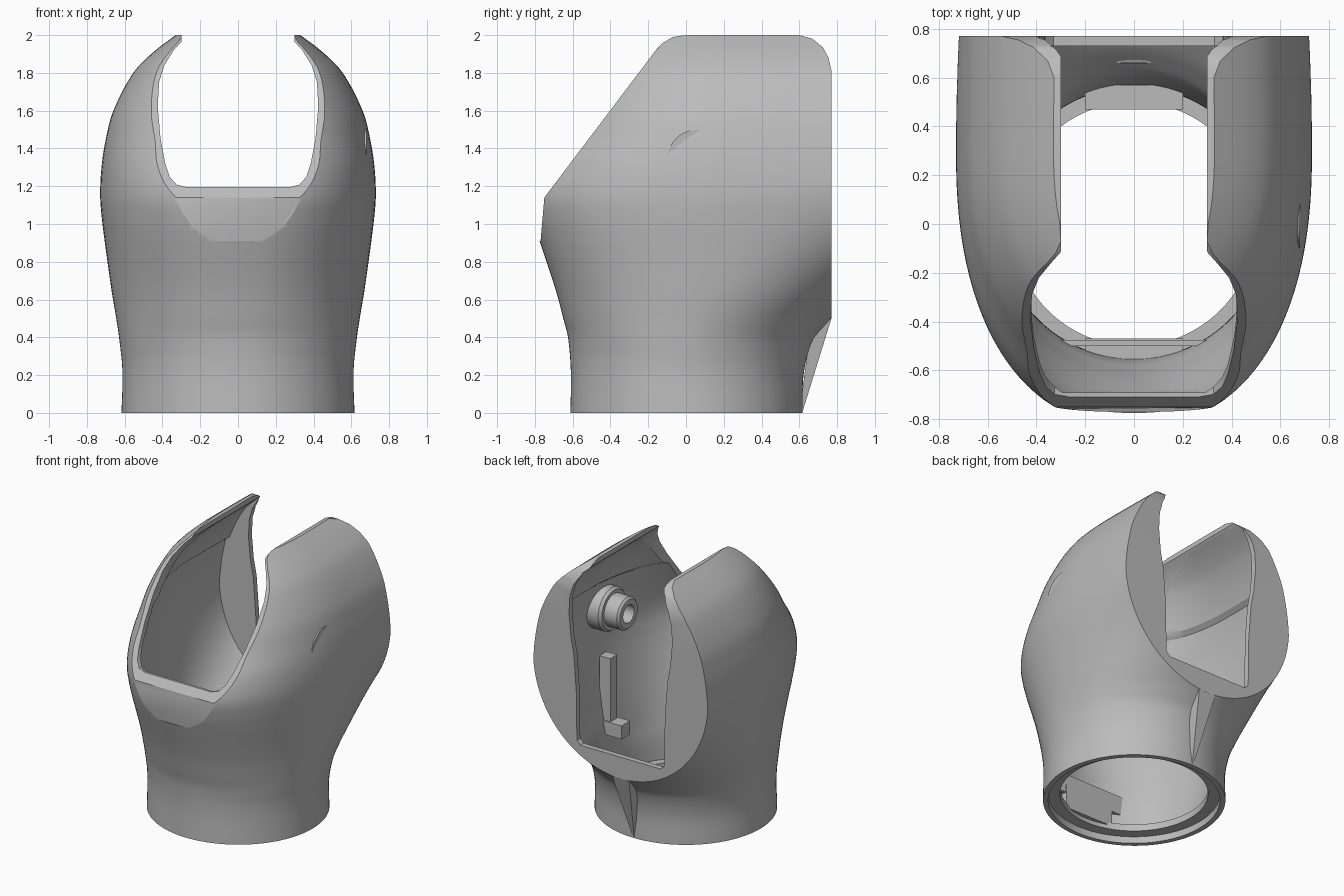
import bpy, bmesh, math

if "Cube" in bpy.data.objects:
    bpy.data.objects.remove(bpy.data.objects["Cube"])

grey = bpy.data.materials.new("plain_grey")
grey.use_nodes = True
grey.diffuse_color = (0.5, 0.5, 0.5, 1)
grey.node_tree.nodes["Principled BSDF"].inputs["Base Color"].default_value = grey.diffuse_color

# Shell sections: height, half width, front reach, centre y, back reach
SECTIONS = [
    (0, .617, .612, 0, .617), (.22, .612, .61, 0, .625), (.4, .63, .625, .03, .68),
    (.5, .645, .65, .08, .77), (.65, .67, .69, .16, 0), (.9, .705, .772, .26, 0),
    (1.02, .72, .81, .28, 0), (1.15, .73, .83, .3, 0), (1.3, .723, .78, .3, 0),
    (1.45, .70, .68, .3, 0), (1.6, .66, .6, .3, 0), (1.8, .555, .49, .3, 0),
    (1.9, .46, .42, .3, 0), (2.0, .33, .34, .3, 0), (2.03, .28, .31, .3, 0)]
BACK = 0.77


def section(z):
    """Smoothly interpolated section row at a height."""
    i = max(k for k in range(len(SECTIONS) - 1) if SECTIONS[k][0] <= z + 1e-6)
    rows = [SECTIONS[min(max(k, 0), len(SECTIONS) - 1)] for k in range(i - 1, i + 3)]
    a, b, c, d = rows
    h = c[0] - b[0]
    t = (z - b[0]) / h
    out = []
    for k in range(1, 5):
        m0 = (c[k] - a[k]) / (c[0] - a[0]) * h
        m1 = (d[k] - b[k]) / (d[0] - b[0]) * h
        out.append(b[k] + t * m0 + t * t * (3 * (c[k] - b[k]) - 2 * m0 - m1)
                   + t ** 3 * (2 * (b[k] - c[k]) + m0 + m1))
    w, f, cy, back = out
    if z > 0.5:
        # the rear end is an oval, found where the section meets the back plane
        oval = 0.72 * math.sqrt(max(0, 1 - ((z - 1.25) / 0.75) ** 2))
        r = min(oval / w, 0.985) if z < 1.25 else 0.985
        back = cy + (BACK - cy) / math.sqrt(1 - r * r)
    elif z > 0.4:
        back = 0.68 + (z - 0.4) * 0.9
    return w, f, cy, back


def finish(name, bm):
    bmesh.ops.recalc_face_normals(bm, faces=bm.faces)
    mesh = bpy.data.meshes.new(name)
    bm.to_mesh(mesh)
    bm.free()
    mesh.materials.append(grey)
    ob = bpy.data.objects.new(name, mesh)
    bpy.context.collection.objects.link(ob)
    return ob


def skin(name, rings, closed=False):
    bm = bmesh.new()
    vr = [[bm.verts.new(p) for p in ring] for ring in rings]
    n = len(vr[0])
    pairs = list(zip(vr, vr[1:])) + ([(vr[-1], vr[0])] if closed else [])
    for a, b in pairs:
        for j in range(n):
            bm.faces.new((a[j], a[(j + 1) % n], b[(j + 1) % n], b[j]))
    if not closed:
        bm.faces.new(vr[0])
        bm.faces.new(vr[-1])
    return finish(name, bm)


def shell(name, z0, inset, lip=0, steps=72, n=112):
    """Stacked sections; the lip adds to the inset near the top."""
    rings = []
    for s in range(steps + 1):
        z = z0 + (2.03 - z0) * s / steps
        w, f, cy, back = section(z)
        off = inset + (lip if z > 1.55 else 0)
        w, f, back = w - off, f - off, back - off
        e = 2 + 0.3 * min(1, max(0, (z - 0.3) / 0.6))
        ring = []
        for k in range(n):
            a = 2 * math.pi * (k + 0.5) / n
            c, q = math.cos(a), math.sin(a)
            p = 2 / e if q < 0 else 1
            x = math.copysign(abs(c) ** p, c) * w
            ring.append((x, cy + (q * (back - cy) if q > 0 else -abs(q) ** p * (f + cy)), z))
        rings.append(ring)
    return skin(name, rings)


def prism(name, pts, axis, lo, hi):
    place = {"x": lambda a, b, c: (c, a, b), "y": lambda a, b, c: (a, c, b)}[axis]
    return skin(name, [[place(a, b, c) for a, b in pts] for c in (lo, hi)])


def box(name, x0, x1, y0, y1, z0, z1):
    return prism(name, [(y0, z0), (y1, z0), (y1, z1), (y0, z1)], "x", x0, x1)


def disc(name, r, z0, z1, n=96):
    ring = [(r * math.cos(2 * math.pi * k / n), r * math.sin(2 * math.pi * k / n)) for k in range(n)]
    return skin(name, [[(x, y, z) for x, y in ring] for z in (z0, z1)])


def mirrored(half):
    return half + [(-x, z) for x, z in reversed(half)]


def cut(ob, cutter):
    cutter.hide_render = True
    m = ob.modifiers.new("cut", "BOOLEAN")
    m.operation, m.solver, m.object = "DIFFERENCE", "EXACT", cutter
    bpy.context.view_layer.objects.active = ob
    bpy.ops.object.modifier_apply(modifier=m.name)
    bpy.data.objects.remove(cutter)


def smooth(ob):
    bpy.ops.object.select_all(action="DESELECT")
    ob.select_set(True)
    bpy.context.view_layer.objects.active = ob
    bpy.ops.object.shade_smooth_by_angle(angle=math.radians(30))


# Hollow elbow-shaped body with flat front and back inner walls
body = shell("body_shell", 0, 0)
cavity = shell("cavity", 0.1, 0.057, lip=0.025)
cut(cavity, box("cavity_back", -2, 2, .73, 5, -1, 3))
cut(cavity, box("cavity_front", -2, 2, -5, -.69, -1, 3))
cut(body, cavity)

# Slanted front opening, open top and flat back, trimmed in one side profile
side = [(-1.2, .91), (-.77, .91), (-.75, 1.14), (-.16, 1.92), (-.12, 1.96), (-.07, 1.99),
        (0, 2), (.6, 2), (.67, 1.98), (.725, 1.935), (.755, 1.88), (.77, 1.81),
        (.77, -.2), (4, -.2), (4, 2.5), (-1.2, 2.5)]
cut(body, prism("trim", side, "x", -1.2, 1.2))

# Window running from front to back, and the lower opening of the back plate
window = [(.27, 1.195), (.325, 1.208), (.362, 1.25), (.385, 1.32), (.41, 1.45), (.425, 1.62),
          (.418, 1.75), (.39, 1.84), (.34, 1.92), (.3, 1.965), (.3, 2.3)]
cut(body, prism("window", mirrored(window), "y", -1.1, 1.1))
lower = [(.33, .66), (.36, .69), (.365, 1.05), (.38, 1.25), (.386, 1.33)]
cut(body, prism("back_opening", mirrored(lower), "y", .65, 1))

# Stepped round hole in the base
cut(body, disc("base_recess", .58, -.1, .05))
cut(body, disc("base_hole", .5, -.1, .16))
smooth(body)

# Locking blocks inside the neck
for name, s in (("front_block", -1), ("back_block", 1)):
    y0, y1 = sorted((s * .47, s * .57))
    box(name, -.2, .2, y0, y1, .08, .26)
box("front_block_step", -.31, .31, -.5, -.475, .2, .34)

# Tapered fin below the back plate
skin("back_fin", [
    [(-.004, .615, 0), (.004, .615, 0), (.004, .6, 0), (-.004, .6, 0)],
    [(-.07, .77, .5), (.07, .77, .5), (.07, .66, .45), (-.07, .66, .45)]])

# Hollow stepped peg on the inner side wall
profile = [(.68, .16), (.57, .16), (.55, .145), (.55, .12), (.445, .12), (.43, .105),
           (.43, .065), (.68, .065)]
turns = [2 * math.pi * k / 40 for k in range(40)]
smooth(skin("wall_peg", [[(x, .06 + r * math.cos(a), 1.34 + r * math.sin(a)) for a in turns]
                         for x, r in profile], closed=True))

# L-shaped bracket on the inner side wall
box("bracket_bar", .54, .63, .04, .12, .45, 1.0)
box("bracket_foot", .44, .61, .03, .13, .43, .53)
